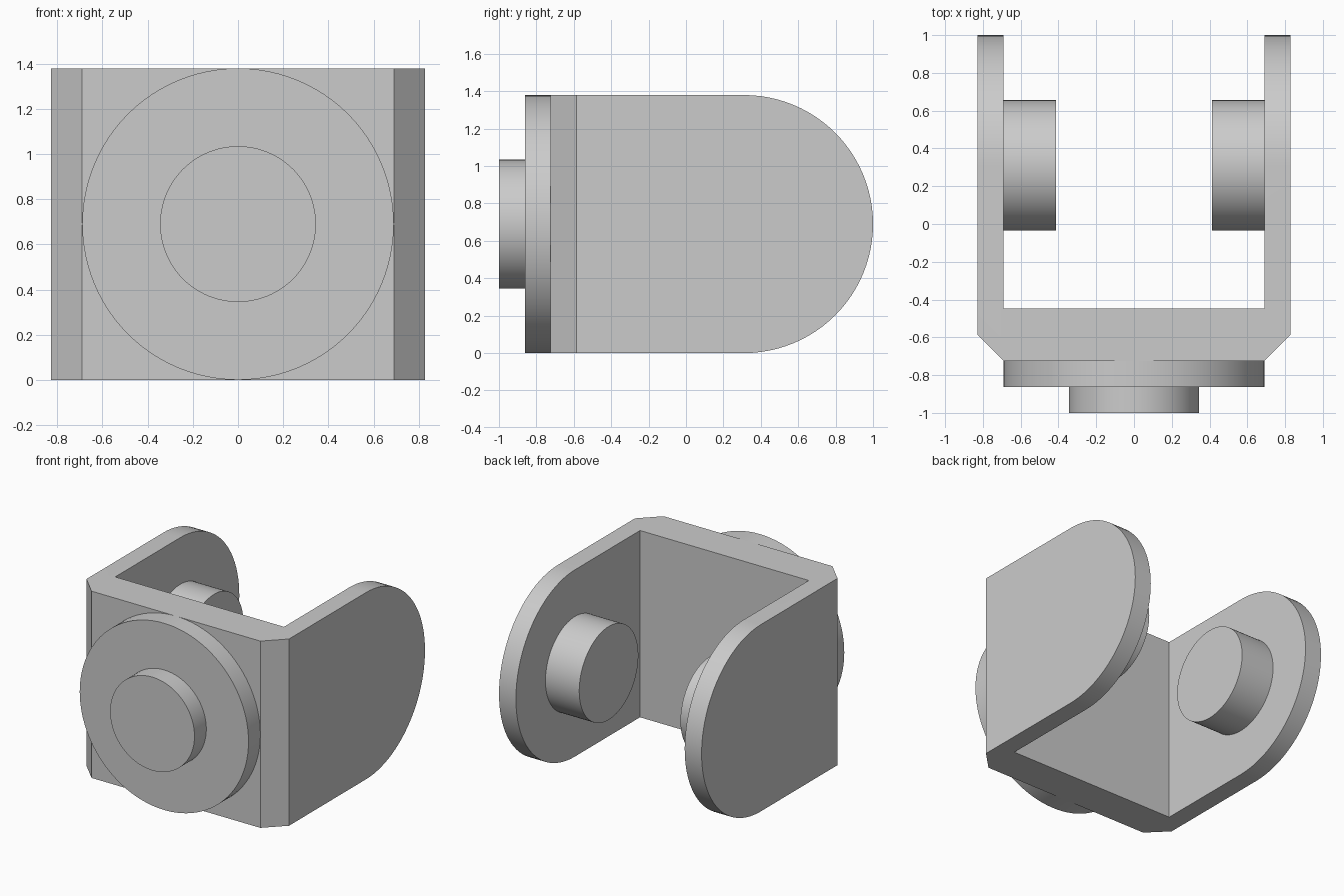
import bpy, bmesh
from math import radians, sin, cos, pi
from mathutils import Matrix, Vector

cube = bpy.data.objects.get("Cube")
if cube:
    bpy.data.objects.remove(cube, do_unlink=True)

U = 2 / 29            # design unit
MID = 10 * U          # height of the pin axis
PIVOT = 1 - 10 * U    # y of the arm pivot

grey = bpy.data.materials.new("plain grey")
grey.use_nodes = True
colour = (0.6, 0.6, 0.6, 1)
grey.diffuse_color = colour
grey.node_tree.nodes["Principled BSDF"].inputs["Base Color"].default_value = colour


def finish(name, bm):
    bmesh.ops.recalc_face_normals(bm, faces=bm.faces)
    mesh = bpy.data.meshes.new(name)
    bm.to_mesh(mesh)
    bm.free()
    mesh.materials.append(grey)
    obj = bpy.data.objects.new(name, mesh)
    bpy.context.collection.objects.link(obj)
    return obj


def smooth(obj):
    bpy.ops.object.select_all(action='DESELECT')
    obj.select_set(True)
    bpy.context.view_layer.objects.active = obj
    bpy.ops.object.shade_smooth_by_angle(angle=radians(30))


def prism(name, points, direction):
    bm = bmesh.new()
    face = bm.faces.new([bm.verts.new(p) for p in points])
    top = bmesh.ops.extrude_face_region(bm, geom=[face])["geom"]
    bmesh.ops.translate(bm, vec=direction,
                        verts=[v for v in top if isinstance(v, bmesh.types.BMVert)])
    return finish(name, bm)


def disc(name, radius, start, end):
    start, end = Vector(start), Vector(end)
    axis = end - start
    turn = Vector((0, 0, 1)).rotation_difference(axis).to_matrix().to_4x4()
    bm = bmesh.new()
    bmesh.ops.create_cone(bm, cap_ends=True, segments=96, radius1=radius,
                          radius2=radius, depth=axis.length,
                          matrix=Matrix.Translation((start + end) / 2) @ turn)
    smooth(finish(name, bm))


# U-shaped bracket with chamfered front corners
half = [(10 * U, -1 + 4 * U), (12 * U, -1 + 6 * U), (12 * U, 1),
        (10 * U, 1), (10 * U, -1 + 8 * U)]
outline = half + [(-x, y) for x, y in reversed(half)]
bracket = prism("bracket", [(x, y, 0) for x, y in outline], (0, 0, 20 * U))

# Round the arm ends with a side profile
steps = 48
side = [(-1, -1, -0.0), (-1, -1, 2 * MID)]
side += [(-1, PIVOT + MID * sin(pi * i / steps), MID + MID * cos(pi * i / steps))
         for i in range(steps + 1)]
cutter = prism("arm_rounding_cutter", side, (2, 0, 0))
cutter.hide_render = True
rounding = bracket.modifiers.new("round arms", 'BOOLEAN')
rounding.operation = 'INTERSECT'
rounding.solver = 'EXACT'
rounding.object = cutter
bpy.context.view_layer.objects.active = bracket
bpy.ops.object.modifier_apply(modifier=rounding.name)
bpy.data.objects.remove(cutter, do_unlink=True)
smooth(bracket)

# Stepped front boss
disc("front_flange", 10 * U, (0, -1 + 4 * U, MID), (0, -1 + 2 * U, MID))
disc("front_stub", 5 * U, (0, -1 + 2 * U, MID), (0, -1, MID))

# Inward pins on both arms
for name, s in (("left_pin", 1), ("right_pin", -1)):
    disc(name, 5 * U, (s * 10 * U, PIVOT, MID), (s * 6 * U, PIVOT, MID))
